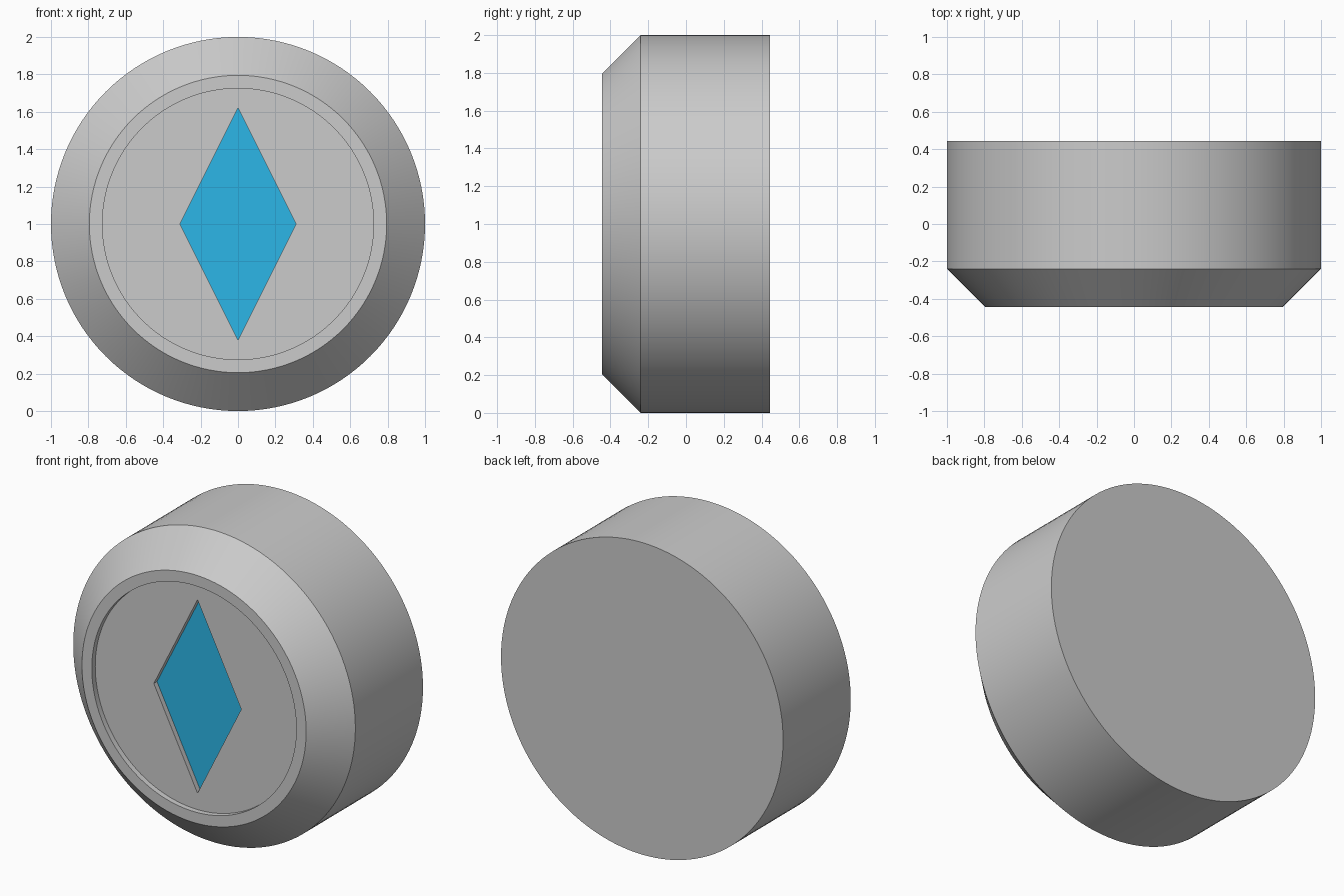
import bpy, bmesh, math
from mathutils import Vector

if "Cube" in bpy.data.objects:
    bpy.data.objects.remove(bpy.data.objects["Cube"])

CENTRE = Vector((0, 0, 1))
FRONT, BACK = -0.445, 0.445
RECESS = FRONT + 0.035      # floor of the round recess
POCKET = RECESS + 0.035     # floor of the diamond pocket


def add_object(name, bm):
    bmesh.ops.recalc_face_normals(bm, faces=bm.faces)
    mesh = bpy.data.meshes.new(name)
    bm.to_mesh(mesh)
    bm.free()
    obj = bpy.data.objects.new(name, mesh)
    bpy.context.collection.objects.link(obj)
    return obj


def diamond_face(bm, y):
    corners = [(-0.31, 1.0), (0, 0.38), (0.31, 1.0), (0, 1.62)]
    return bm.faces.new([bm.verts.new((x, y, z)) for x, z in corners])


# Round body: profile of (radius, y) turned about the y axis, ends capped
profile = [(1, BACK), (1, -0.24), (0.795, FRONT), (0.725, FRONT), (0.725, RECESS)]
bm = bmesh.new()
verts = [bm.verts.new((r, y, 1)) for r, y in profile]
edges = [bm.edges.new(pair) for pair in zip(verts, verts[1:])]
bmesh.ops.spin(bm, geom=verts + edges, cent=CENTRE, axis=(0, 1, 0),
               angle=math.tau, steps=128)
bmesh.ops.remove_doubles(bm, verts=bm.verts, dist=1e-4)
bmesh.ops.holes_fill(bm, edges=[e for e in bm.edges if e.is_boundary], sides=0)
body = add_object("round_body", bm)

# Diamond cutter for the pocket
bm = bmesh.new()
face = diamond_face(bm, FRONT - 0.2)
ext = bmesh.ops.extrude_face_region(bm, geom=[face], use_keep_orig=True)
moved = [g for g in ext["geom"] if isinstance(g, bmesh.types.BMVert)]
bmesh.ops.translate(bm, verts=moved, vec=(0, POCKET - FRONT + 0.2, 0))
cutter = add_object("pocket_cutter", bm)
cutter.hide_render = True

# Cut the pocket, then smooth the curved sides
bpy.context.view_layer.objects.active = body
body.select_set(True)
cut = body.modifiers.new("pocket", 'BOOLEAN')
cut.operation = 'DIFFERENCE'
cut.solver = 'EXACT'
cut.object = cutter
bpy.ops.object.modifier_apply(modifier=cut.name)
bpy.data.objects.remove(cutter)
bpy.ops.object.shade_smooth_by_angle(angle=math.radians(30))

# Blue inlay lying on the pocket floor
bm = bmesh.new()
face = diamond_face(bm, POCKET - 0.002)
inlay = add_object("diamond_inlay", bm)
if inlay.data.polygons[0].normal.y > 0:
    inlay.data.flip_normals()
blue = bpy.data.materials.new("blue")
blue.diffuse_color = (0.025, 0.47, 0.80, 1)
blue.use_nodes = True
blue.node_tree.nodes["Principled BSDF"].inputs["Base Color"].default_value = blue.diffuse_color
inlay.data.materials.append(blue)
